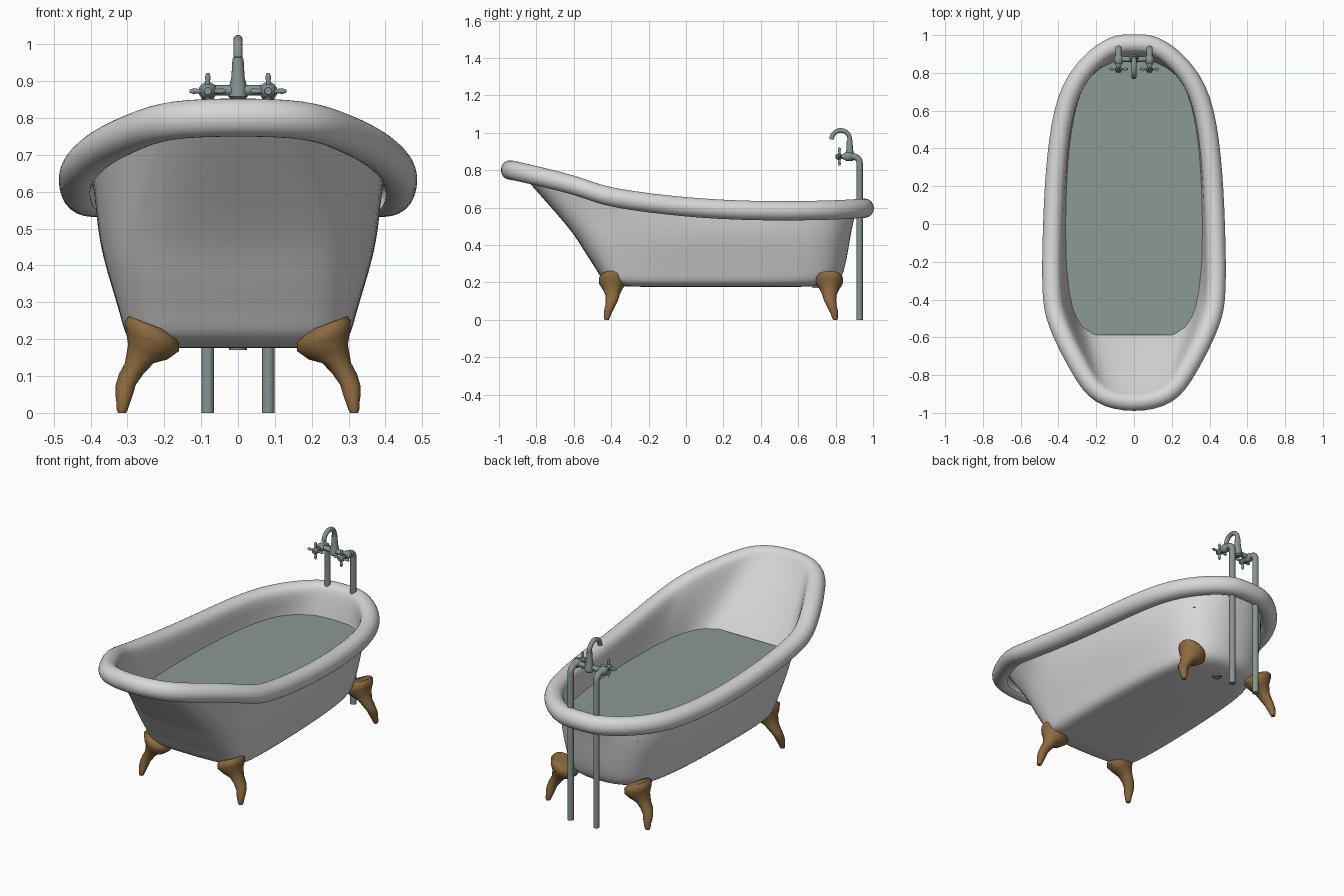
import bpy, bmesh, math
from mathutils import Vector

if "Cube" in bpy.data.objects:
    bpy.data.objects.remove(bpy.data.objects["Cube"])


def material(name, rgb):
    m = bpy.data.materials.new(name)
    m.diffuse_color = (*rgb, 1)
    m.use_nodes = True
    m.node_tree.nodes["Principled BSDF"].inputs["Base Color"].default_value = m.diffuse_color
    return m


ENAMEL = material("white_enamel", (0.68, 0.68, 0.68))
METAL = material("grey_metal", (0.24, 0.30, 0.295))
WATER = material("grey_water", (0.26, 0.32, 0.31))
BRASS = material("brown_brass", (0.26, 0.145, 0.05))


def make(name, bm, mat, angle=40):
    bmesh.ops.recalc_face_normals(bm, faces=bm.faces[:])
    me = bpy.data.meshes.new(name)
    bm.to_mesh(me)
    bm.free()
    ob = bpy.data.objects.new(name, me)
    bpy.context.collection.objects.link(ob)
    me.materials.append(mat)
    bpy.ops.object.select_all(action='DESELECT')
    bpy.context.view_layer.objects.active = ob
    ob.select_set(True)
    bpy.ops.object.shade_smooth_by_angle(angle=math.radians(angle))
    return ob


def loft(bm, rings, cap_start=True, cap_end=True):
    vs = [[bm.verts.new(p) for p in r] for r in rings]
    n = len(vs[0])
    for a, b in zip(vs, vs[1:]):
        for i in range(n):
            j = (i + 1) % n
            bm.faces.new((a[i], a[j], b[j], b[i]))
    if cap_start:
        bm.faces.new(vs[0][::-1])
    if cap_end:
        bm.faces.new(vs[-1])


def tube(name, path, radii, mat=METAL, sides=16):
    """Round tube along a path, one radius per point (or a single one)."""
    path = [Vector(p) for p in path]
    if not isinstance(radii, (list, tuple)):
        radii = [radii] * len(path)
    rings = []
    u = None
    for i, p in enumerate(path):
        t = (path[min(i + 1, len(path) - 1)] - path[max(i - 1, 0)]).normalized()
        if u is None:
            u = t.orthogonal().normalized()
        u = (u - t * u.dot(t)).normalized()
        w = t.cross(u)
        rings.append([p + radii[i] * (u * math.cos(a) + w * math.sin(a))
                      for a in (2 * math.pi * k / sides for k in range(sides))])
    bm = bmesh.new()
    loft(bm, rings)
    return make(name, bm, mat)


# half outlines (back centre to front centre): tub base, waterline, outer rim
BASE = [(0, .84), (.10, .835), (.2, .79), (.27, .66), (.30, .36), (.31, 0),
        (.31, -.2), (.305, -.3), (.30, -.37), (.27, -.43), (.2, -.46), (0, -.465)]
MID = [(0, .88), (.11, .872), (.25, .80), (.32, .64), (.365, .36), (.375, 0),
       (.37, -.22), (.355, -.36), (.33, -.475), (.285, -.55), (.21, -.60), (0, -.60)]
RIM = [(0, 1), (.125, 1), (.285, .88), (.41, .69), (.46, .36), (.479, 0),
       (.486, -.4), (.455, -.52), (.405, -.64), (.325, -.79), (.22, -.955), (0, -1)]


def full(h):
    return [Vector(p) for p in h] + [Vector((-x, y)) for x, y in h[-2:0:-1]]


def normals(o):
    out = []
    for i in range(len(o)):
        a = (o[i] - o[i - 1]).normalized()
        b = (o[(i + 1) % len(o)] - o[i]).normalized()
        t = (a + b).normalized()
        out.append(Vector((-t.y, t.x)))   # outline runs clockwise
    return out


HEIGHT = [(-1, .803), (-.93, .795), (-.65, .73), (-.4, .65), (0, .60),
          (.4, .58), (.8, .585), (1, .597)]


def rim_z(y):
    for (a, za), (b, zb) in zip(HEIGHT, HEIGHT[1:]):
        if y <= b:
            return za + (zb - za) * (y - a) / (b - a)
    return HEIGHT[-1][1]


# tub shell with rolled rim
base, mid, rim = full(BASE), full(MID), full(RIM)
nr = normals(rim)
ctr = Vector((0, .19))


def flat(o, z):
    return [(p.x, p.y, z) for p in o]


rings = [flat([ctr + (p - ctr) * .5 for p in base], .183),
         flat([ctr + (p - ctr) * .82 for p in base], .184),
         flat([ctr + (p - ctr) * .96 for p in base], .2),
         flat(base, .26),
         flat([a.lerp(b, .6) for a, b in zip(base, mid)], .38),
         flat(mid, .48)]
R = .050
for ang in (180, 135, 90, 45, 0, -45, -90, -135):
    ring = []
    for p, n in zip(rim, nr):
        c = p - n * .047
        q = c + n * R * math.cos(math.radians(ang))
        ring.append((q.x, q.y, rim_z(p.y) + R * math.sin(math.radians(ang))))
    rings.append(ring)
bm = bmesh.new()
loft(bm, rings, True, False)
tub = make("tub_shell", bm, ENAMEL, 80)
sol = tub.modifiers.new("thickness", 'SOLIDIFY')
sol.thickness = .014
sol.offset = 0
sub = tub.modifiers.new("smooth", 'SUBSURF')
sub.levels = sub.render_levels = 2

# water surface
nm = normals(mid)
bm = bmesh.new()
bm.faces.new([bm.verts.new((p.x - n.x * .012, p.y - n.y * .012, .48))
              for p, n in zip(mid, nm)])
water = make("water", bm, WATER)
if water.data.polygons[0].normal.z < 0:
    water.data.flip_normals()

# claw feet: x, outward y shift, z, radius
FOOT = [(.238, 0, .24, .058), (.233, 0, .222, .073), (.232, 0, .195, .072),
        (.245, 0, .165, .053), (.268, 0, .135, .039), (.290, .003, .105, .033),
        (.305, .012, .075, .027), (.309, .021, .05, .024), (.311, .026, .03, .019),
        (.314, .030, .012, .016), (.315, .031, 0, .011)]
for label, yc, sy in (("front", -.393, -1), ("rear", .767, 1)):
    for side, sx in (("right", 1), ("left", -1)):
        rings = []
        for x, dy, z, r in FOOT:
            tilt = .38 if z > .15 else 0
            rings.append([(sx * (x + r * math.cos(a)), yc + sy * dy + r * math.sin(a),
                           z + tilt * r * math.cos(a))
                          for a in (math.tau * k / 16 for k in range(16))])
        bm = bmesh.new()
        loft(bm, rings)
        make(f"{label}_{side}_foot", bm, BRASS, 50)

# supply pipes, valves and cross handles
for side, s in (("right", 1), ("left", -1)):
    x = s * .082
    bend = [(x, .895 + .033 * math.cos(a), .84 + .033 * math.sin(a))
            for a in (math.pi / 2 * k / 6 for k in range(7))]
    tube(f"{side}_supply_pipe", [(x, .928, 0)] + bend + [(x, .84, .873)], .017)
    tube(f"{side}_valve", [(x, y, .873) for y in (.892, .882, .865, .85, .842, .80)],
         [.016, .023, .025, .021, .012, .010])
    tube(f"{side}_handle_hub", [(x, .833, .873), (x, .825, .873), (x, .812, .873), (x, .804, .873)],
         [.010, .018, .018, .010])
    for k in range(4):
        d = Vector((math.cos(k * math.pi / 2), 0, math.sin(k * math.pi / 2)))
        p = Vector((x, .82, .873))
        tube(f"{side}_handle_arm_{k}", [p, p + d * .025, p + d * .038, p + d * .049],
             [.006, .006, .008, .004], sides=10)

# mixer bar, body and hooked spout
tube("mixer_bar", [(-.082, .872, .875), (-.03, .872, .875), (.03, .872, .875), (.082, .872, .875)], .014)
tube("mixer_body", [(0, .875, z) for z in (.850, .858, .885, .91, .962)],
     [.018, .026, .024, .018, .015])
arc = [(0, .827 + .048 * math.cos(a), .965 + .048 * math.sin(a))
       for a in (math.pi * k / 16 for k in range(17))]
tube("spout", [(0, .875, .94)] + arc, .0125)

# drain under the tub
tube("drain", [(0, .70, .19), (0, .70, .17)], .024)
